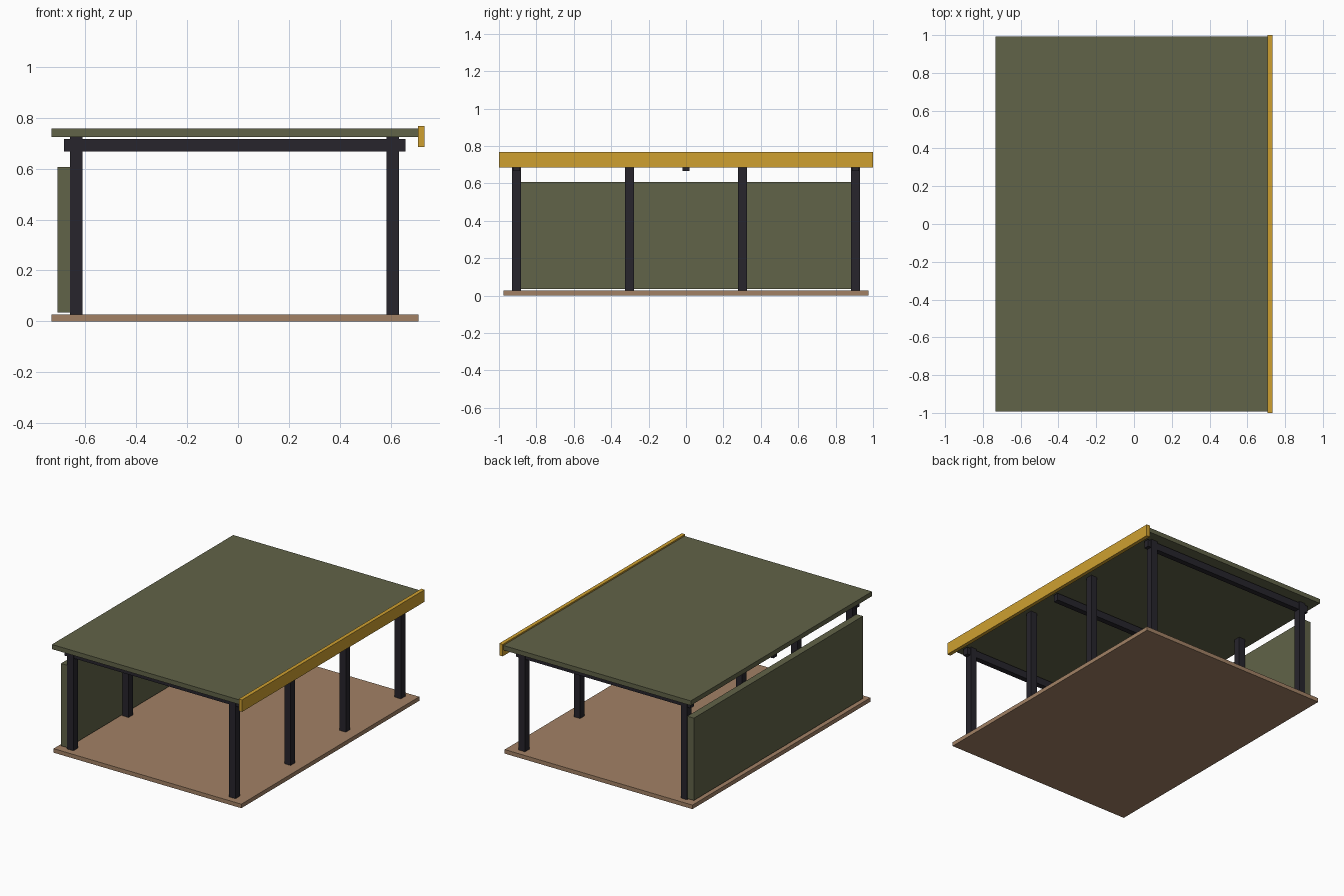
import bpy

if "Cube" in bpy.data.objects:
    bpy.data.objects.remove(bpy.data.objects["Cube"])


def material(name, rgb):
    m = bpy.data.materials.new(name)
    m.diffuse_color = (*rgb, 1)
    m.use_nodes = True
    m.node_tree.nodes["Principled BSDF"].inputs["Base Color"].default_value = m.diffuse_color
    return m


olive = material("olive", (0.12, 0.125, 0.065))
gold = material("gold", (0.62, 0.35, 0.03))
dark = material("dark_metal", (0.02, 0.018, 0.025))
wood = material("wood", (0.36, 0.22, 0.13))


def box(name, x, y, z, mat):
    """Box from (min, max) ranges on each axis."""
    bpy.ops.mesh.primitive_cube_add(size=1, location=[(a + b) / 2 for a, b in (x, y, z)])
    ob = bpy.context.object
    ob.name = name
    ob.scale = [b - a for a, b in (x, y, z)]
    bpy.ops.object.transform_apply(location=False, rotation=False, scale=True)
    ob.data.materials.append(mat)
    return ob


# floor deck
box("floor", (-0.732, 0.708), (-0.975, 0.975), (0, 0.028), wood)

# flat roof and front fascia board
box("roof", (-0.732, 0.708), (-0.993, 0.993), (0.725, 0.757), olive)
box("fascia", (0.706, 0.732), (-1, 1), (0.684, 0.767), gold)

# two rows of four posts
for side, px in (("back", -0.635), ("front", 0.608)):
    for i in range(4):
        py = -0.906 + i * 0.604
        box(f"{side}_post_{i + 1}", (px - 0.024, px + 0.024),
            (py - 0.024, py + 0.024), (0.028, 0.725), dark)

# cross beams at both ends and the middle
for i, by in enumerate((-0.906, 0, 0.906)):
    box(f"cross_beam_{i + 1}", (-0.683, 0.658), (by - 0.019, by + 0.019),
        (0.667, 0.717), dark)

# wall panel behind the rear posts
box("wall_panel", (-0.709, -0.659), (-0.926, 0.926), (0.035, 0.606), olive)
